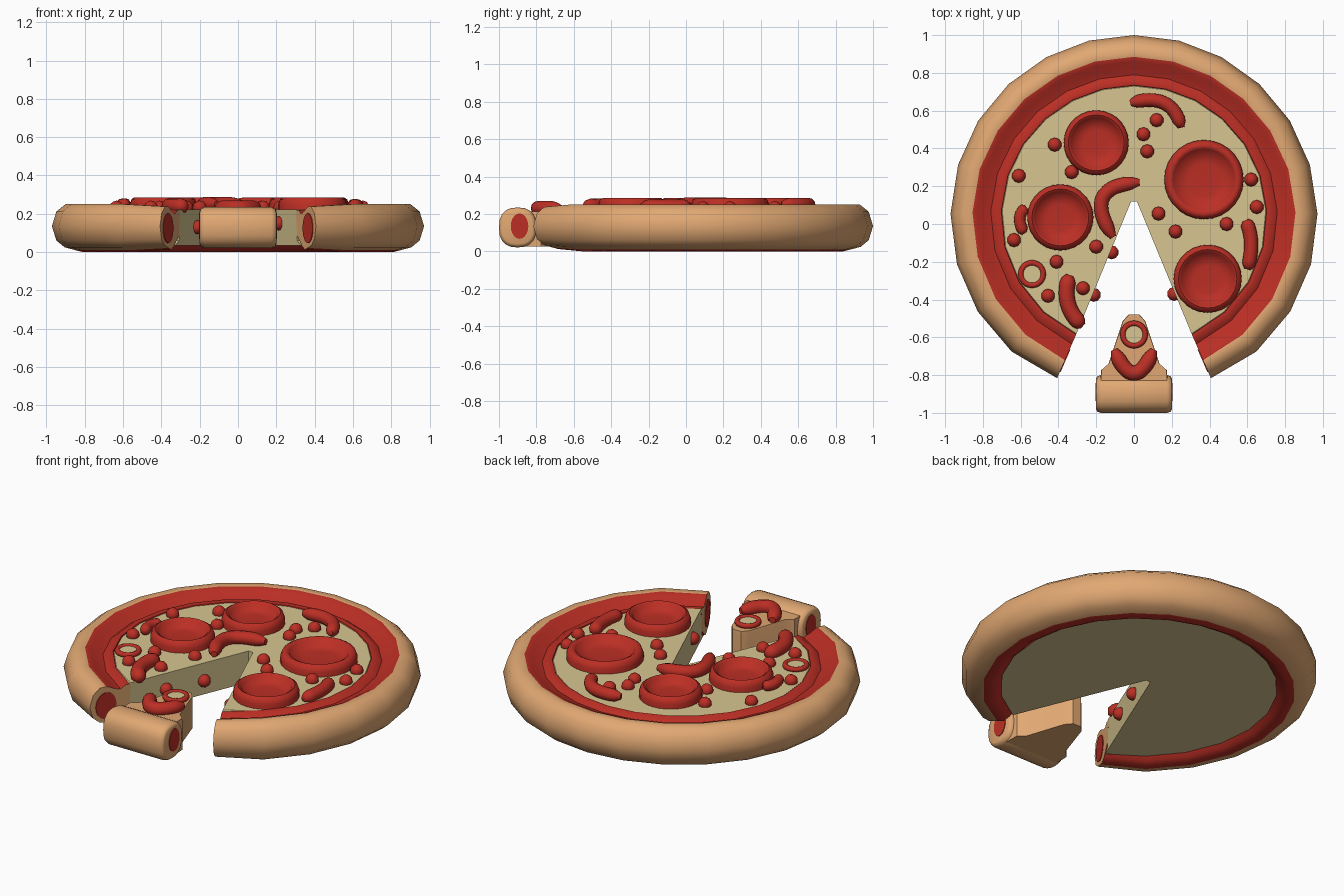
import bpy, bmesh, math
from mathutils import Vector

if "Cube" in bpy.data.objects:
    bpy.data.objects.remove(bpy.data.objects["Cube"])


def mat(name, rgb):
    m = bpy.data.materials.new(name)
    m.diffuse_color = (*rgb, 1)
    m.use_nodes = True
    m.node_tree.nodes["Principled BSDF"].inputs["Base Color"].default_value = m.diffuse_color
    return m


CRUST = mat("baked crust tan", (0.75, 0.39, 0.17))
RED = mat("sauce red", (0.50, 0.028, 0.018))
CHEESE = mat("pale cheese", (0.68, 0.56, 0.28))


def finish(name, bm, mats, angle=40):
    bmesh.ops.recalc_face_normals(bm, faces=bm.faces[:])
    me = bpy.data.meshes.new(name)
    bm.to_mesh(me)
    bm.free()
    for m in mats:
        me.materials.append(m)
    ob = bpy.data.objects.new(name, me)
    bpy.context.collection.objects.link(ob)
    bpy.ops.object.select_all(action='DESELECT')
    ob.select_set(True)
    bpy.context.view_layer.objects.active = ob
    bpy.ops.object.shade_smooth_by_angle(angle=math.radians(angle))
    return ob


def loft(bm, rings, rule=lambda j: 0, cap=True):
    vs = [[bm.verts.new(p) for p in ring] for ring in rings]
    n = len(vs[0])
    for a, b in zip(vs, vs[1:]):
        for j in range(n):
            k = (j + 1) % n
            f = bm.faces.new((a[j], a[k], b[k], b[j]))
            f.material_index = rule(j)
    if cap:
        bm.faces.new(vs[0])
        bm.faces.new(vs[-1])


# Polar layout: rays leave the tip of the missing wedge and meet the round outline
APEX_Y, CY, SX = 0.12, 0.04, 1.012
A0 = math.atan2(-0.92, 0.40)
SEG = 20
ANGLES = [A0 + (math.pi - 2 * A0) * i / SEG for i in range(SEG + 1)]


def hit(a, R):
    dx, dy, oy = math.cos(a) / SX, math.sin(a), APEX_Y - CY
    A, B, C = dx * dx + dy * dy, 2 * dy * oy, oy * oy - R * R
    t = (-B + math.sqrt(B * B - 4 * A * C)) / (2 * A)
    return t * math.cos(a), APEX_Y + t * math.sin(a)


# Crust ring: tan outside, red sauce inside
PROFILE = [(.845, .25), (.89, .25), (.937, .212), (.96, .135), (.937, .06), (.895, .025),
           (.84, .01), (.80, 0), (.765, .02), (.74, .045), (.70, .08), (.685, .2),
           (.695, .226), (.72, .23), (.75, .208), (.79, .222), (.82, .24)]
rings = []
for i, a in enumerate(ANGLES):
    s = 0.9 if i in (0, SEG) else 1.0
    ring = []
    for R, z in PROFILE:
        R2 = 0.82 + (R - 0.82) * s if R > 0.82 else R
        ring.append((*hit(a, R2), 0.125 + (z - 0.125) * s))
    rings.append(ring)
bm = bmesh.new()
loft(bm, rings, lambda j: 0 if j < 6 else 1)
finish("crust_ring", bm, [CRUST, RED], 50)

# Cheese base with the wedge cut out
bm = bmesh.new()
base = [[(*hit(a, R), z) for a in ANGLES] + [(-.015, APEX_Y, z), (.015, APEX_Y, z)]
        for R, z in ((.745, .035), (.70, .06), (.70, .21), (.69, .222))]
loft(bm, base)
bmesh.ops.triangulate(bm, faces=[f for f in bm.faces if len(f.verts) > 4])
finish("cheese_base", bm, [CHEESE])


# Red sauce filling on the cut ends of the crust
def oval(name, c, u, n, ru, rz):
    c, u, n = Vector(c), Vector(u), Vector(n)
    ring = [u * (ru * math.cos(t)) + Vector((0, 0, rz * math.sin(t)))
            for t in [math.tau * k / 20 for k in range(20)]]
    bm = bmesh.new()
    loft(bm, [[c + p + n * h for p in ring] for h in (-.004, .004)])
    finish(name, bm, [RED])


for side, a in (("right", ANGLES[0]), ("left", ANGLES[-1])):
    d = (math.cos(a), math.sin(a), 0)
    oval("crust_end_filling_" + side, (*hit(a, .845), .125), d, (-d[1], d[0], 0), .065, .078)


# Pepperoni with raised rims
def pepperoni(i, x, y, r):
    prof = [(1, .2), (1, .25), (.95, .276), (.86, .286), (.77, .276), (.69, .248), (.4, .242), (.05, .242)]
    bm = bmesh.new()
    loft(bm, [[(x + r * q * math.cos(t), y + r * q * math.sin(t), z)
               for t in [math.tau * k / 28 for k in range(28)]] for q, z in prof])
    finish(f"pepperoni_{i}", bm, [RED], 60)


for i, p in enumerate([(-.2, .43, .172), (.37, .235, .21), (-.39, .035, .175), (.39, -.29, .18)]):
    pepperoni(i, *p)


# Curved pepper strips: round-ended tubes bent through three points
def strip(i, p0, pm, p1, r, z):
    p0, pm, p1 = (Vector((*p, z)) for p in (p0, pm, p1))
    c = pm * 2 - (p0 + p1) / 2
    N = 16
    rings = []
    for k in range(N + 1):
        t = k / N
        p = p0 * (1 - t) ** 2 + c * 2 * t * (1 - t) + p1 * t * t
        d = ((c - p0) * (1 - t) + (p1 - c) * t).normalized()
        side = Vector((-d.y, d.x, 0))
        e = min(k, N - k)
        q = r * (.45, .85, 1)[min(e, 2)]
        rings.append([p + side * (q * math.cos(w)) + Vector((0, 0, q * math.sin(w)))
                      for w in [math.tau * m / 12 for m in range(12)]])
    bm = bmesh.new()
    loft(bm, rings)
    finish(f"pepper_strip_{i}", bm, [RED], 60)


STRIPS = [((-.02, .64), (.16, .64), (.25, .51), .036, .25),
          ((.03, .22), (-.165, .14), (-.11, -.07), .038, .25),
          ((.59, .02), (.62, -.1), (.60, -.24), .037, .24),
          ((-.34, -.27), (-.35, -.42), (-.27, -.54), .042, .24),
          ((-.57, .09), (-.605, .03), (-.58, -.05), .03, .25),
          ((-.105, -.665), (0, -.79), (.105, -.665), .04, .23)]
for i, s in enumerate(STRIPS):
    strip(i, *s)

# Small sauce bits, a few of them on the cut walls
BITS = [(-.42, .42), (-.33, .275), (-.61, .255), (.05, .475), (.12, .55), (.07, .385),
        (.62, .235), (.65, .09), (.49, 0), (.13, .055), (.22, -.04), (-.2, -.12),
        (-.41, -.2), (-.455, -.38), (-.27, -.34), (-.635, -.085)]
WALL_BITS = [(-.212, -.375, .13), (.212, -.37, .15), (-.118, -.15, .12)]
bm = bmesh.new()
for b in [(x, y, .232) for x, y in BITS] + WALL_BITS:
    made = bmesh.ops.create_icosphere(bm, subdivisions=2, radius=.037)
    bmesh.ops.translate(bm, verts=made["verts"], vec=b)
finish("sauce_bits", bm, [RED], 60)

# Onion rings: red torus round a cheese centre
for name, x, y, z in (("base", -.54, -.265, .232), ("slice", 0, -.585, .225)):
    bpy.ops.mesh.primitive_torus_add(location=(x, y, z), major_radius=.059, minor_radius=.015,
                                     major_segments=24, minor_segments=8)
    ob = bpy.context.object
    ob.name = "topping_ring_" + name
    ob.data.materials.append(RED)
    bpy.ops.object.shade_smooth()
    bpy.ops.mesh.primitive_cylinder_add(vertices=24, radius=.055, depth=.03, location=(x, y, z - .01))
    ob = bpy.context.object
    ob.name = "topping_ring_centre_" + name
    ob.data.materials.append(CHEESE)

# Separate slice: wedge body
half = [(.028, -.478), (.06, -.515), (.135, -.74), (.175, -.775), (.18, -.9)]
outline = half + [(-x, y) for x, y in reversed(half)]
bm = bmesh.new()
loft(bm, [[(x * s, y * s + (s - 1) * .62, z) for x, y in outline]
          for s, z in ((1, .025), (1, .19), (.985, .212))])
finish("slice_body", bm, [CRUST], 45)

# Separate slice: crust roll with rounded ends
rings = []
for x, s in ((-.2, .82), (-.195, .93), (-.175, 1), (.175, 1), (.195, .93), (.2, .82)):
    ring = []
    for k in range(20):
        t = math.tau * k / 20
        c, n = math.cos(t), math.sin(t)
        ring.append((x, -.9 + .1 * s * math.copysign(abs(c) ** .8, c),
                     .128 + .107 * s * math.copysign(abs(n) ** .8, n)))
    rings.append(ring)
bm = bmesh.new()
loft(bm, rings)
finish("slice_crust", bm, [CRUST], 50)
for side, sx in (("right", 1), ("left", -1)):
    oval("slice_end_filling_" + side, (.2 * sx, -.89, .135), (0, 1, 0), (1, 0, 0), .047, .068)
